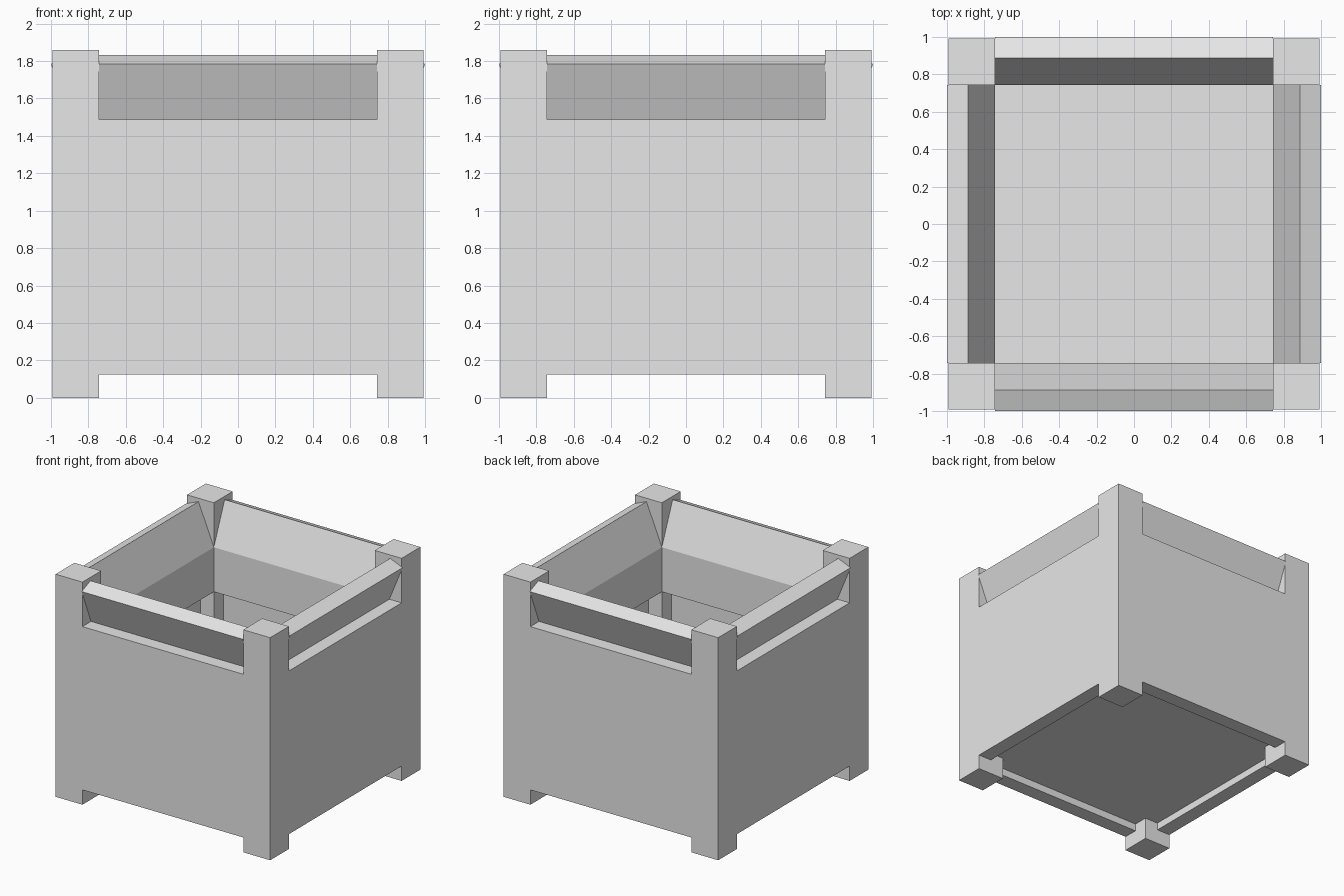
import bpy, bmesh, math
from mathutils import Matrix, Vector

if "Cube" in bpy.data.objects:
    bpy.data.objects.remove(bpy.data.objects["Cube"])

U = 0.124             # half a post width: the module of the whole planter
OUT, INN = 8 * U, 6 * U
MID = OUT - U         # inner face of the thin side panels

mat = bpy.data.materials.new("plain_grey")
mat.diffuse_color = (0.8, 0.8, 0.8, 1)
mat.use_nodes = True
mat.node_tree.nodes["Principled BSDF"].inputs["Base Color"].default_value = mat.diffuse_color


def box(name, lo, hi, matrix=Matrix()):
    """Axis-aligned box between two corners, then transformed."""
    lo, hi = Vector(lo), Vector(hi)
    size = hi - lo
    bm = bmesh.new()
    bmesh.ops.create_cube(bm, size=1, matrix=matrix
                          @ Matrix.Translation((lo + hi) / 2)
                          @ Matrix.Diagonal((*size, 1)))
    mesh = bpy.data.meshes.new(name)
    bm.to_mesh(mesh)
    bm.free()
    mesh.materials.append(mat)
    obj = bpy.data.objects.new(name, mesh)
    bpy.context.collection.objects.link(obj)
    return obj


for i, side in enumerate(("front", "right", "back", "left")):
    turn = Matrix.Rotation(i * math.pi / 2, 4, 'Z')
    # corner post
    box(side + "_corner_post", (INN, -OUT, 0), (OUT, -INN, 15 * U), turn)
    # thin outer panel, raised off the ground
    box(side + "_panel", (-INN, -OUT, U), (INN, -MID, 12 * U), turn)
    # inner rail behind the panel's upper edge
    box(side + "_inner_rail", (-INN, -MID, 9 * U), (INN, -INN, 12 * U), turn)
    # rim board leaning outwards about its lower inner edge
    lean = (turn @ Matrix.Translation((0, -INN, 12 * U))
            @ Matrix.Rotation(math.radians(22.5), 4, 'X'))
    box(side + "_rim_board", (-INN, -U, 0), (INN, 0, 3 * U), lean)

# floor board, recessed above the panels' lower edge
box("floor", (-MID, -MID, 1.5 * U), (MID, MID, 2.5 * U))
